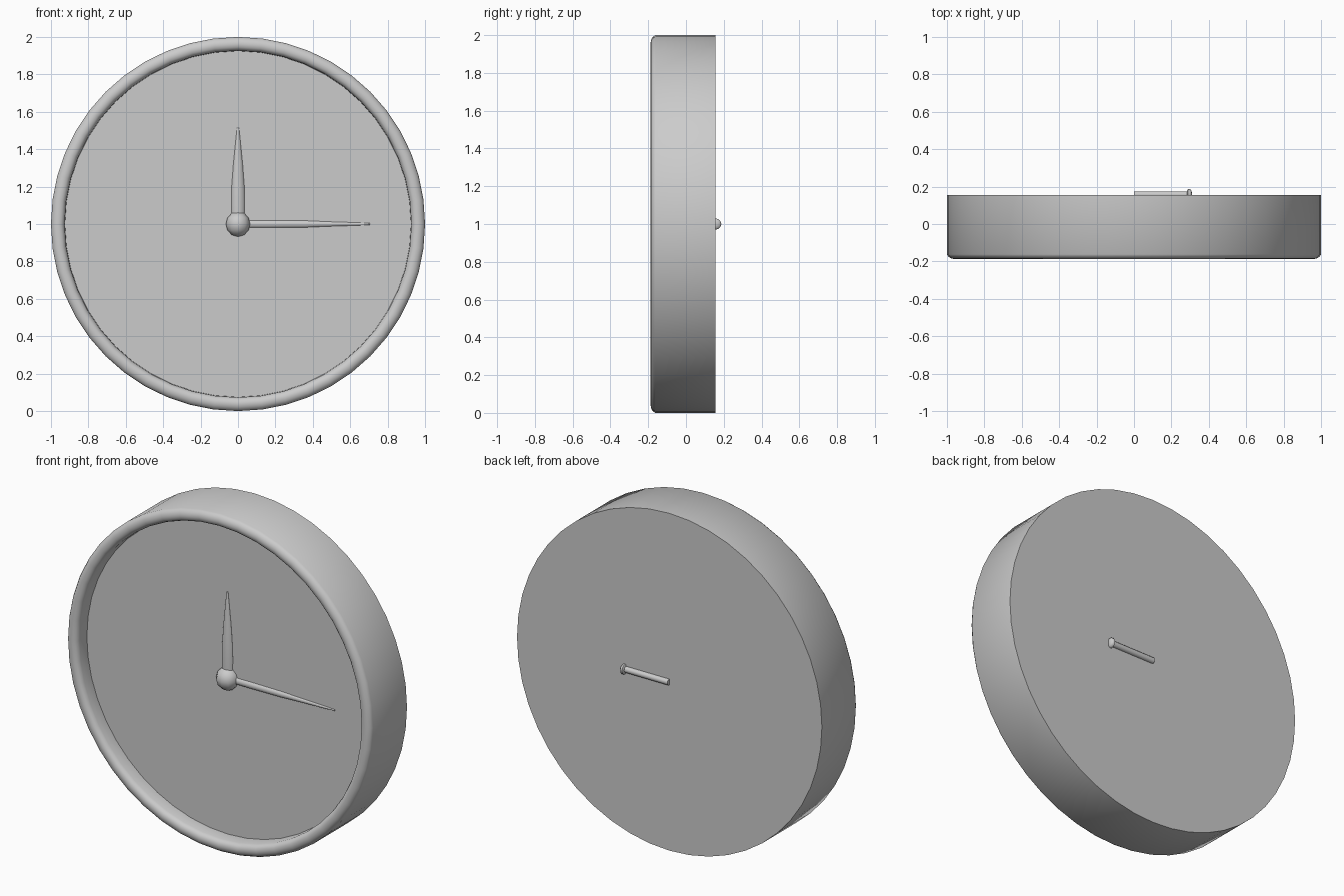
import bpy, bmesh, math
from mathutils import Matrix, Vector

cube = bpy.data.objects.get("Cube")
if cube:
    bpy.data.objects.remove(cube, do_unlink=True)

grey = bpy.data.materials.new("plain grey")
grey.use_nodes = True
colour = (0.6, 0.6, 0.6, 1)
grey.diffuse_color = colour
grey.node_tree.nodes["Principled BSDF"].inputs["Base Color"].default_value = colour

FRONT = Matrix.Rotation(math.pi / 2, 4, 'X')    # local z points to -y
RIGHTWARD = Matrix.Rotation(math.pi / 2, 4, 'Y')  # local z points to +x


def finish(name, bm, matrix):
    bmesh.ops.recalc_face_normals(bm, faces=bm.faces)
    bm.transform(matrix)
    mesh = bpy.data.meshes.new(name)
    bm.to_mesh(mesh)
    bm.free()
    mesh.materials.append(grey)
    obj = bpy.data.objects.new(name, mesh)
    bpy.context.collection.objects.link(obj)
    bpy.ops.object.select_all(action='DESELECT')
    obj.select_set(True)
    bpy.context.view_layer.objects.active = obj
    bpy.ops.object.shade_smooth_by_angle(angle=math.radians(50))
    return obj


def lathe(name, profile, sides, matrix):
    """Turn (radius, height) points around z and cap both ends."""
    bm = bmesh.new()
    rings = []
    for r, h in profile:
        rings.append([bm.verts.new((r * math.cos(2 * math.pi * i / sides),
                                    r * math.sin(2 * math.pi * i / sides), h))
                      for i in range(sides)])
    for a, b in zip(rings, rings[1:]):
        for i in range(sides):
            j = (i + 1) % sides
            bm.faces.new((a[i], a[j], b[j], b[i]))
    bm.faces.new(rings[0])
    bm.faces.new(rings[-1])
    return finish(name, bm, matrix)


centre = Matrix.Translation((0, 0, 1))

# Case: flat back, straight side, rounded rim, recessed dial
lathe("clock_case", [(1, -0.155), (1, 0.162), (0.992, 0.175), (0.978, 0.184),
                     (0.962, 0.187), (0.946, 0.184), (0.934, 0.175),
                     (0.927, 0.16), (0.925, 0.095)], 48, centre @ FRONT)

# Hands: slim, flattened, tapering
hand_level = Matrix.Translation((0, -0.1, 1))
flatten = Matrix.Diagonal((1, 0.6, 1, 1))
lathe("hour_hand", [(0.034, 0), (0.036, 0.12), (0.034, 0.2), (0.025, 0.32),
                    (0.012, 0.45), (0.005, 0.515)], 8, hand_level @ flatten)
lathe("minute_hand", [(0.019, 0), (0.02, 0.15), (0.018, 0.36), (0.012, 0.5),
                      (0.008, 0.63), (0.004, 0.705)], 8,
      hand_level @ flatten @ RIGHTWARD)

# Hub over the hand joint
bm = bmesh.new()
bmesh.ops.create_uvsphere(bm, u_segments=10, v_segments=6, radius=0.068)
finish("hand_hub", bm, Matrix.Translation((0, -0.092, 1)))

# Setting pin on the back, with a rounded head
pin_level = Matrix.Translation((0, 0.157, 1)) @ RIGHTWARD
lathe("back_pin", [(0.018, 0), (0.018, 0.29)], 12, pin_level)
lathe("back_pin_head", [(0.02, 0.283), (0.03, 0.289), (0.03, 0.3),
                        (0.022, 0.307), (0.008, 0.31)], 12, pin_level)
